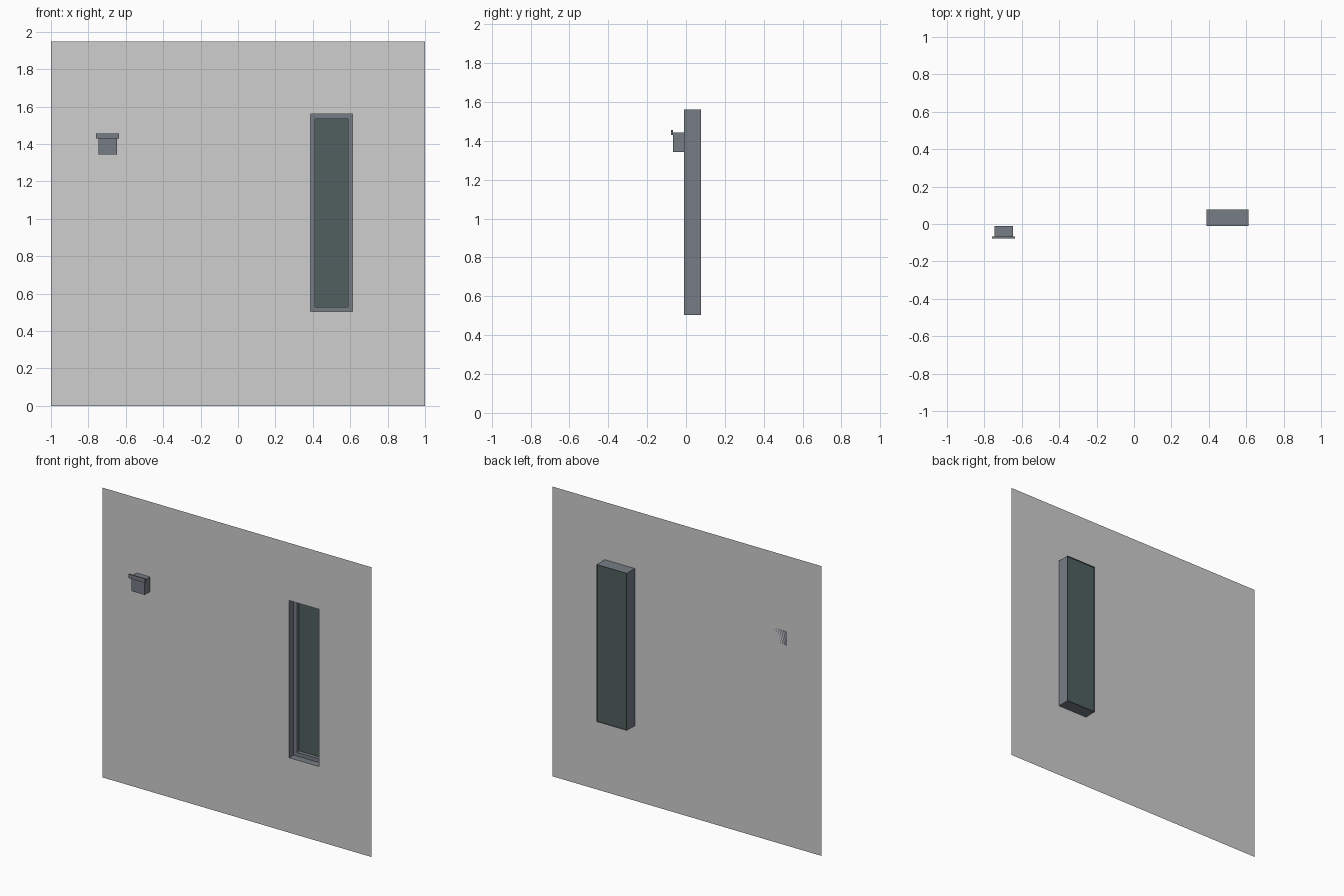
import bpy

if "Cube" in bpy.data.objects:
    bpy.data.objects.remove(bpy.data.objects["Cube"], do_unlink=True)


def make_material(name, rgb):
    mat = bpy.data.materials.new(name)
    mat.use_nodes = True
    mat.diffuse_color = (*rgb, 1)
    mat.node_tree.nodes["Principled BSDF"].inputs["Base Color"].default_value = (*rgb, 1)
    return mat


wall_grey = make_material("wall_grey", (0.62, 0.62, 0.62))
slate = make_material("slate_metal", (0.18, 0.205, 0.235))
glass_green = make_material("dark_glass", (0.08, 0.117, 0.114))


def add_mesh(name, verts, faces, mat):
    mesh = bpy.data.meshes.new(name)
    mesh.from_pydata(verts, [], faces)
    mesh.materials.append(mat)
    obj = bpy.data.objects.new(name, mesh)
    bpy.context.collection.objects.link(obj)
    return obj


def rect(bounds, y):
    """Corners of an upright rectangle at depth y."""
    x0, x1, z0, z1 = bounds
    return [(x0, y, z0), (x1, y, z0), (x1, y, z1), (x0, y, z1)]


def loft(name, loops, mat, closed=False):
    """Bridge successive four-corner loops; closed joins last to first."""
    n = len(loops)
    faces = []
    for k in range(n if closed else n - 1):
        a, b = 4 * k, 4 * ((k + 1) % n)
        for i in range(4):
            j = (i + 1) % 4
            faces.append((a + i, a + j, b + j, b + i))
    return add_mesh(name, sum(loops, []), faces, mat)


def box(name, bounds, y0, y1, mat):
    obj = loft(name, [rect(bounds, y0), rect(bounds, y1)], mat)
    verts = [v.co[:] for v in obj.data.vertices]
    faces = [tuple(p.vertices) for p in obj.data.polygons]
    bpy.data.objects.remove(obj, do_unlink=True)
    return add_mesh(name, verts, faces + [(0, 1, 2, 3), (7, 6, 5, 4)], mat)


WALL_Y, BACK_Y = -0.01, 0.077
opening = (0.387, 0.611, 0.503, 1.56)
pane = (0.411, 0.587, 0.528, 1.534)

# Thin wall sheet with the window opening
loft("wall", [rect((-1, 1, 0, 1.947), WALL_Y), rect(opening, WALL_Y)], wall_grey)

# Deep window surround, open at both ends
loft("window_surround", [rect(opening, WALL_Y), rect(opening, BACK_Y)], slate)

# Frame ring set back in the surround, with the glass behind it
loft("window_frame", [rect(opening, 0.038), rect(pane, 0.038),
                      rect(pane, 0.062), rect(opening, 0.062)], slate, closed=True)
add_mesh("window_glass", rect(opening, 0.066), [(0, 1, 2, 3)], glass_green)

# Small wall box with a raised front lip
box("wall_box", (-0.745, -0.646, 1.343, 1.442), -0.068, WALL_Y, slate)
box("wall_box_lip", (-0.76, -0.636, 1.429, 1.456), -0.077, -0.068, slate)
